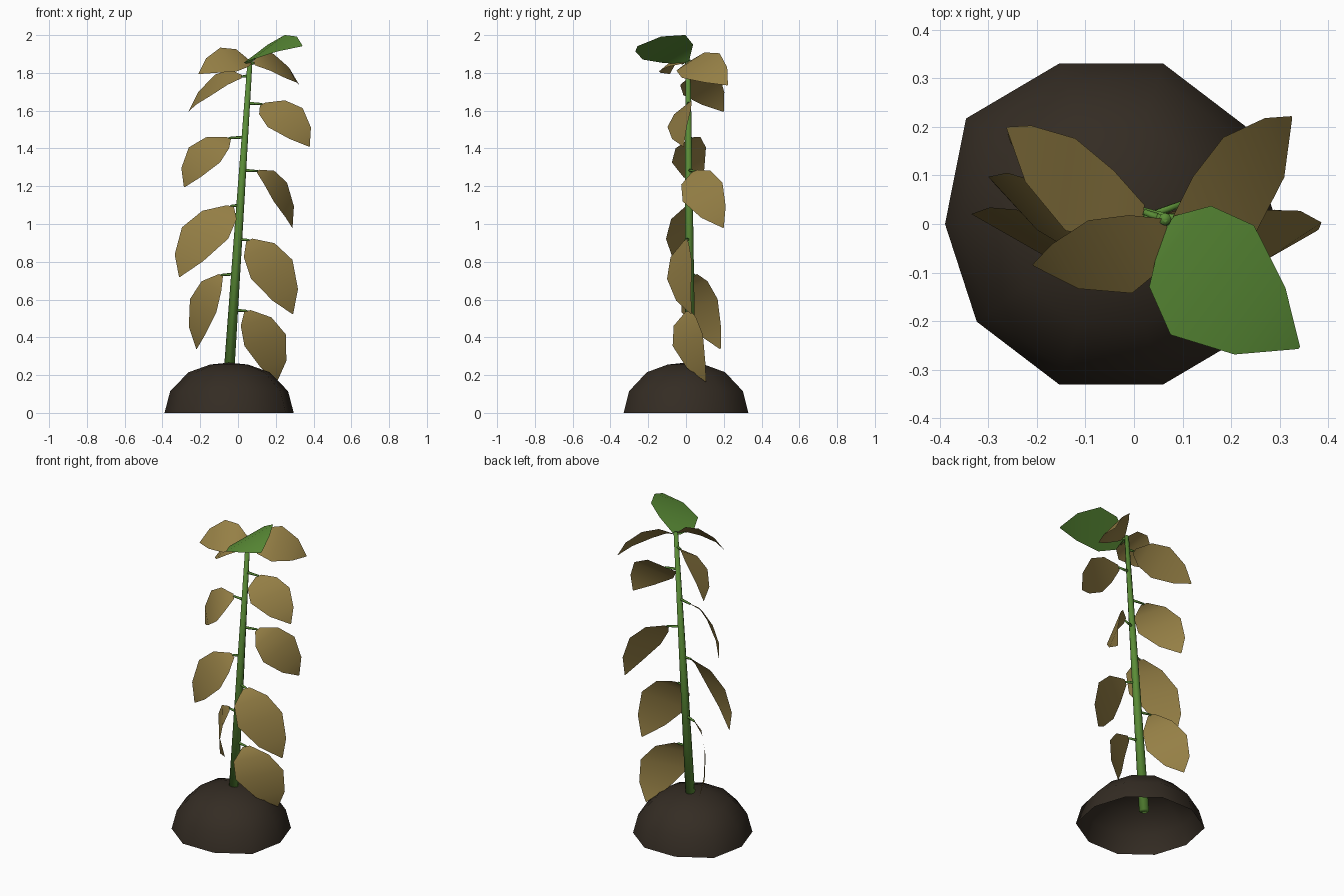
import bpy, bmesh, math
from mathutils import Vector

old = bpy.data.objects.get("Cube")
if old:
    bpy.data.objects.remove(old, do_unlink=True)


def material(name, rgb):
    m = bpy.data.materials.new(name)
    m.use_nodes = True
    m.diffuse_color = (*rgb, 1)
    bsdf = m.node_tree.nodes["Principled BSDF"]
    bsdf.inputs["Base Color"].default_value = (*rgb, 1)
    bsdf.inputs["Roughness"].default_value = 0.9
    return m


SOIL = material("dark soil", (0.034, 0.025, 0.017))
GREEN = material("fresh green", (0.102, 0.262, 0.037))
DRY = material("withered tan", (0.3, 0.213, 0.06))


def finish(name, bm, mat):
    mesh = bpy.data.meshes.new(name)
    bm.to_mesh(mesh)
    bm.free()
    mesh.materials.append(mat)
    mesh.shade_smooth()
    obj = bpy.data.objects.new(name, mesh)
    bpy.context.collection.objects.link(obj)
    return obj


def bridge(bm, rings, closed):
    """Join successive rows of vertices with quads."""
    for a, b in zip(rings, rings[1:]):
        n = len(a)
        for i in range(n if closed else n - 1):
            j = (i + 1) % n
            bm.faces.new((a[i], a[j], b[j], b[i]))


def tube(name, path, radii, sides):
    bm = bmesh.new()
    axis = (path[-1] - path[0]).normalized()
    u = axis.orthogonal().normalized()
    v = axis.cross(u)
    rings = []
    for p, r in zip(path, radii):
        angles = [math.tau * i / sides for i in range(sides)]
        rings.append([bm.verts.new(p + r * (u * math.cos(a) + v * math.sin(a))) for a in angles])
    bridge(bm, rings, True)
    bm.faces.new(rings[0][::-1])
    bm.faces.new(rings[-1])
    return finish(name, bm, GREEN)


# Rows of a leaf: position along it, relative width, bow away from the flat
LEAF_ROWS = ((0, 0.15, 0), (0.155, 0.74, 0.038), (0.42, 1, 0.05), (0.76, 0.61, 0.036), (1, 0.02, 0))


def leaf(name, base, tip, across, mat):
    base, tip, across = Vector(base), Vector(tip), Vector(across)
    out = (tip - base).cross(across).normalized()
    bm = bmesh.new()
    rows = []
    for t, w, bow in LEAF_ROWS:
        mid = base.lerp(tip, t) + out * bow
        rows.append([bm.verts.new(mid + across * (s * w / 2)) for s in (-1, 1)])
    bridge(bm, rows, False)
    return finish(name, bm, mat)


# Soil mound: open ten-sided dome, drawn out along one diagonal
bm = bmesh.new()
centre = Vector((-0.047, 0, 0))
rings = []
for r, z in ((0.342, 0), (0.312, 0.115), (0.215, 0.215), (0.1, 0.256)):
    ring = []
    for i in range(10):
        a = math.tau * i / 10
        stretch = 1.08 if i in (4, 9) else 1.015 if i % 5 in (2, 3) else 1
        ring.append(bm.verts.new(centre + Vector((r * stretch * math.cos(a), r * stretch * math.sin(a), z))))
    rings.append(ring)
bridge(bm, rings, True)
top = bm.verts.new(centre + Vector((0, 0, 0.266)))
for i in range(10):
    bm.faces.new((rings[-1][i], rings[-1][(i + 1) % 10], top))
finish("soil_mound", bm, SOIL)

# Leaning stem
FOOT, CROWN = Vector((-0.056, 0.023, 0.09)), Vector((0.064, 0.01, 1.87))
tube("stem", [FOOT, FOOT.lerp(CROWN, 0.5), CROWN], (0.029, 0.022, 0.013), 8)

# Leaves: base, tip, vector across the widest part
LEAVES = {
    "left_leaf_1": ((0.05, 0.01, 0.54), (0.205, 0.105, 0.165), (0.22, 0.16, 0.06)),
    "left_leaf_2": ((0.06, -0.005, 0.915), (0.29, 0.027, 0.524), (0.22, 0.13, 0.1)),
    "left_leaf_3": ((0.105, 0.045, 1.28), (0.288, 0.198, 0.98), (0.07, 0.21, 0.1)),
    "left_leaf_4": ((0.13, 0.02, 1.635), (0.378, -0.013, 1.41), (0.185, 0.125, 0.1)),
    "left_top_leaf": ((0.085, 0, 1.85), (0.325, 0.22, 1.735), (-0.065, 0.2, 0.13)),
    "right_leaf_1": ((-0.09, 0.045, 0.73), (-0.22, 0.182, 0.338), (0.14, -0.19, -0.07)),
    "right_leaf_2": ((-0.04, 0.005, 1.095), (-0.31, 0.01, 0.72), (0.245, -0.14, -0.06)),
    "right_leaf_3": ((-0.05, 0.03, 1.455), (-0.285, 0.08, 1.195), (0.165, -0.18, -0.08)),
    "right_leaf_4": ((0.02, 0.025, 1.78), (-0.262, 0.198, 1.595), (-0.02, -0.19, -0.11)),
    "right_top_leaf": ((0.065, 0, 1.86), (-0.208, -0.085, 1.795), (0.09, -0.15, -0.125)),
    "green_top_leaf": ((0.07, 0, 1.855), (0.34, -0.255, 1.942), (0.172, 0.225, 0.13)),
}
for name, (base, tip, across) in LEAVES.items():
    leaf(name, base, tip, across, GREEN if "green" in name else DRY)
    # Thin stalk from the stem to the leaf
    end = Vector(base)
    t = min(1, (end.z + 0.005 - FOOT.z) / (CROWN.z - FOOT.z))
    start = FOOT.lerp(CROWN, t)
    tube(name + "_stalk", [start, end], (0.009, 0.006), 5)
